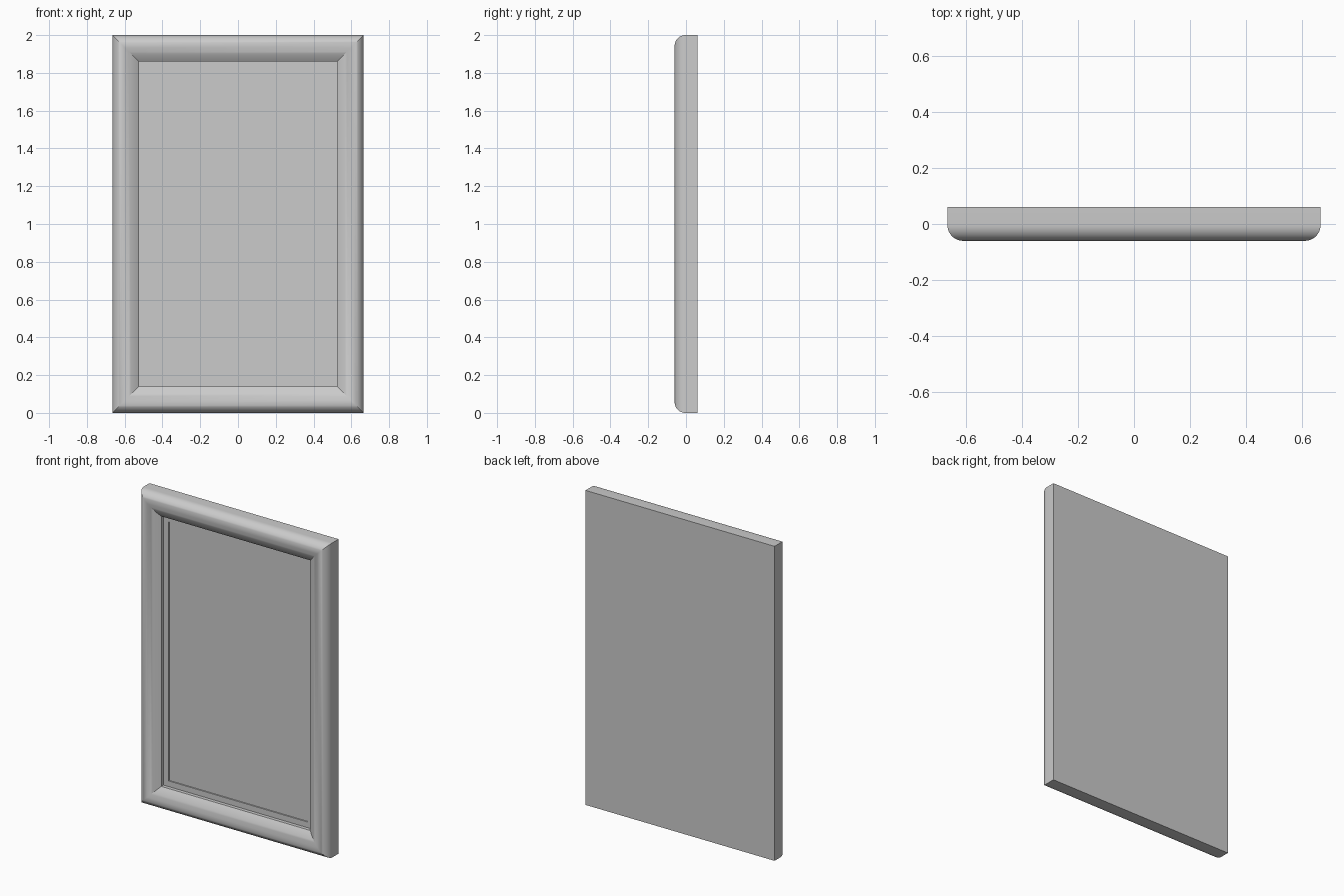
import bpy, bmesh, math

if "Cube" in bpy.data.objects:
    bpy.data.objects.remove(bpy.data.objects["Cube"])

W, H = 0.665, 2.0          # half width, full height


def ring_sweep(name, profile, closed=False, cap=False):
    """Sweep (inset, y) points round the rectangle with mitred corners."""
    bm = bmesh.new()
    loops = []
    for i, y in profile:
        x = W - i
        loops.append([bm.verts.new(c) for c in
                      ((-x, y, i), (x, y, i), (x, y, H - i), (-x, y, H - i))])
    pairs = list(zip(loops, loops[1:]))
    if closed:
        pairs.append((loops[-1], loops[0]))
    for a, b in pairs:
        for k in range(4):
            n = (k + 1) % 4
            bm.faces.new((a[k], a[n], b[n], b[k]))
    if cap:
        bm.faces.new(loops[0])
        bm.faces.new(loops[-1])
    bmesh.ops.recalc_face_normals(bm, faces=bm.faces)
    me = bpy.data.meshes.new(name)
    bm.to_mesh(me)
    bm.free()
    ob = bpy.data.objects.new(name, me)
    bpy.context.collection.objects.link(ob)
    bpy.ops.object.select_all(action='DESELECT')
    bpy.context.view_layer.objects.active = ob
    ob.select_set(True)
    bpy.ops.object.shade_smooth_by_angle(angle=math.radians(30))
    return ob


# Moulded frame: straight side, rounded outer shoulder, gentle inner slope, lip
q = [math.pi / 2 * k / 10 for k in range(11)]
profile = [(0, 0.06)]
profile += [(0.056 * (1 - math.cos(t)), -0.003 - 0.057 * math.sin(t)) for t in q]
for k in range(1, 9):
    d = 0.085 * k / 8
    profile.append((0.056 + d, -0.060 + 0.15 * d + 3.4 * d * d))
profile += [(0.141, 0.012), (0.141, 0.06)]
ring_sweep("moulded_frame", profile, closed=True)

# Inner panel: narrow border, small step down to the picture area, flat back
panel = [(0.141, 0.06), (0.141, 0.0), (0.177, 0.0), (0.178, 0.006)]
ring_sweep("picture_panel", panel, cap=True)
